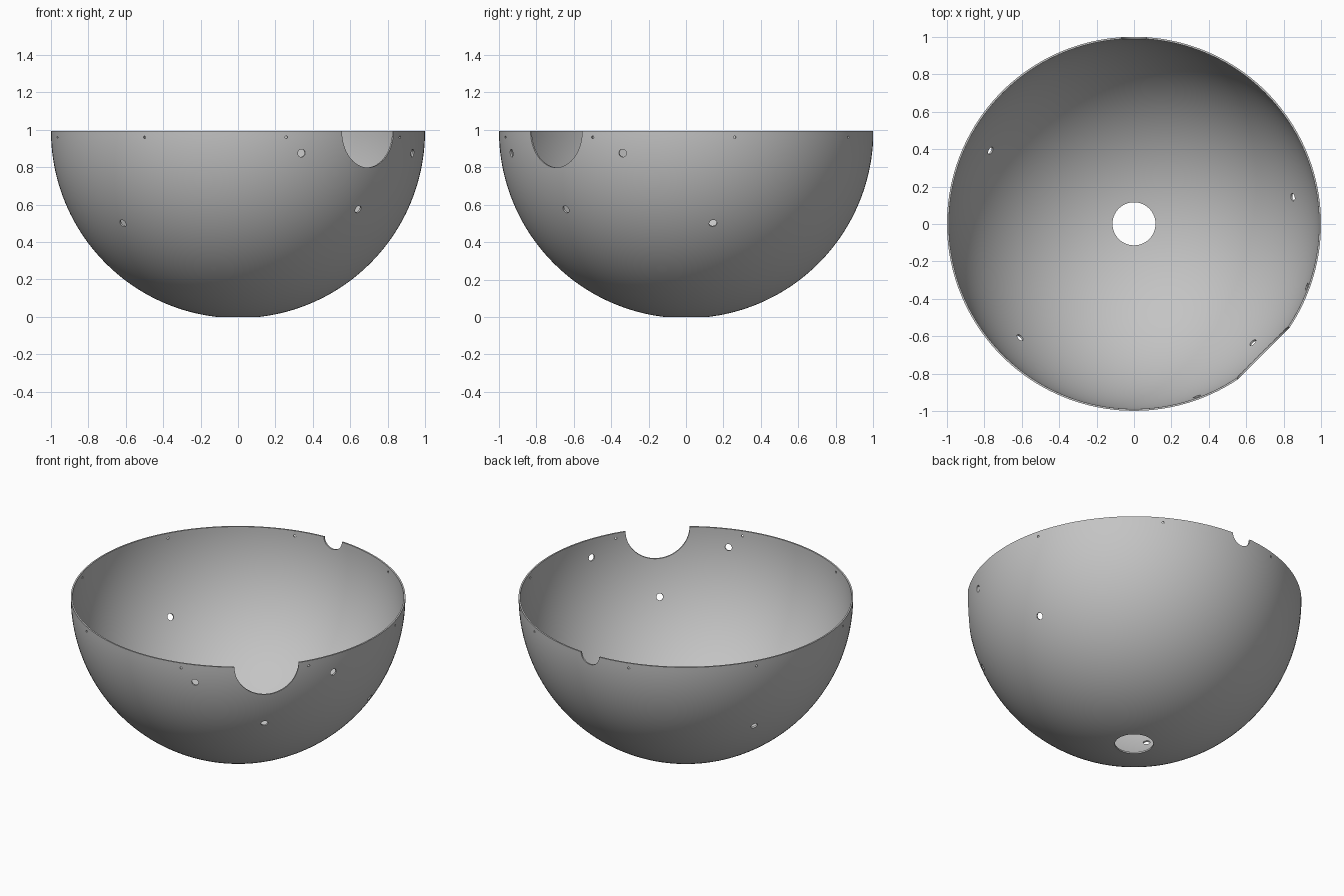
import bpy, bmesh
from math import sin, cos, asin, pi, radians
from mathutils import Matrix, Vector

if "Cube" in bpy.data.objects:
    bpy.data.objects.remove(bpy.data.objects["Cube"], do_unlink=True)

RADIUS, WALL, DRAIN = 1.0, 0.01, 0.115
RIM = (RADIUS ** 2 - DRAIN ** 2) ** 0.5
CENTRE = Vector((0, 0.001, RIM))
SEGMENTS, RINGS = 160, 48

grey = bpy.data.materials.new("plain grey")
grey.use_nodes = True
colour = (0.55, 0.55, 0.55, 1)
grey.diffuse_color = colour
grey.node_tree.nodes["Principled BSDF"].inputs["Base Color"].default_value = colour


def make_object(name, bm):
    mesh = bpy.data.meshes.new(name)
    bmesh.ops.recalc_face_normals(bm, faces=bm.faces)
    bm.to_mesh(mesh)
    bm.free()
    obj = bpy.data.objects.new(name, mesh)
    bpy.context.collection.objects.link(obj)
    mesh.materials.append(grey)
    return obj


def arc(radius):
    """Quarter arc from the drain edge up to the rim."""
    start = asin(DRAIN / radius)
    angles = [start + (pi / 2 - start) * i / RINGS for i in range(RINGS + 1)]
    return [Vector((radius * sin(a), 0, -radius * cos(a))) for a in angles]


# Bowl: thin hemispherical shell with an open drain, lathed from a closed profile
bm = bmesh.new()
profile = arc(RADIUS) + arc(RADIUS - WALL)[::-1]
verts = [bm.verts.new(CENTRE + p) for p in profile]
edges = [bm.edges.new((verts[i - 1], verts[i])) for i in range(len(verts))]
bmesh.ops.spin(bm, geom=verts + edges, cent=CENTRE, axis=(0, 0, 1),
               angle=2 * pi, steps=SEGMENTS, use_merge=True)
bmesh.ops.remove_doubles(bm, verts=bm.verts, dist=1e-5)
bowl = make_object("bowl_shell", bm)

# Cutters: rods through the wall, each pointing outward from the sphere centre
cutters = bmesh.new()


def add_rod(azimuth, height, radius, sides):
    a = radians(azimuth)
    drop = height - RIM
    flat = (RADIUS ** 2 - drop ** 2) ** 0.5
    out = Vector((flat * cos(a), flat * sin(a), drop))
    turn = out.to_track_quat('Z', 'Y').to_matrix().to_4x4()
    bmesh.ops.create_cone(cutters, cap_ends=True, segments=sides, radius1=radius,
                          radius2=radius, depth=0.3,
                          matrix=Matrix.Translation(CENTRE + out) @ turn)


add_rod(-45, RIM, 0.195, 64)            # large rim notch
add_rod(90, RIM, 0.066, 40)             # small rim notch
for azimuth in (-70, -20):              # upper holes beside the large notch
    add_rod(azimuth, 0.875, 0.021, 24)
add_rod(-45, 0.575, 0.021, 24)          # hole below the large notch
for azimuth in (-135, 9.5, 153):        # three holes at mid height
    add_rod(azimuth, 0.5, 0.021, 24)
for i in range(8):                      # ring of screw holes under the rim
    add_rod(15 + 45 * i, 0.96, 0.007, 16)
cutter = make_object("hole_cutter", cutters)
cutter.hide_render = True

# Cut the openings, then drop the helper
cut = bowl.modifiers.new("openings", 'BOOLEAN')
cut.operation = 'DIFFERENCE'
cut.solver = 'EXACT'
cut.object = cutter
bpy.ops.object.select_all(action='DESELECT')
bowl.select_set(True)
bpy.context.view_layer.objects.active = bowl
bpy.ops.object.modifier_apply(modifier=cut.name)
bpy.data.objects.remove(cutter, do_unlink=True)
bpy.ops.object.shade_smooth_by_angle(angle=radians(30))
